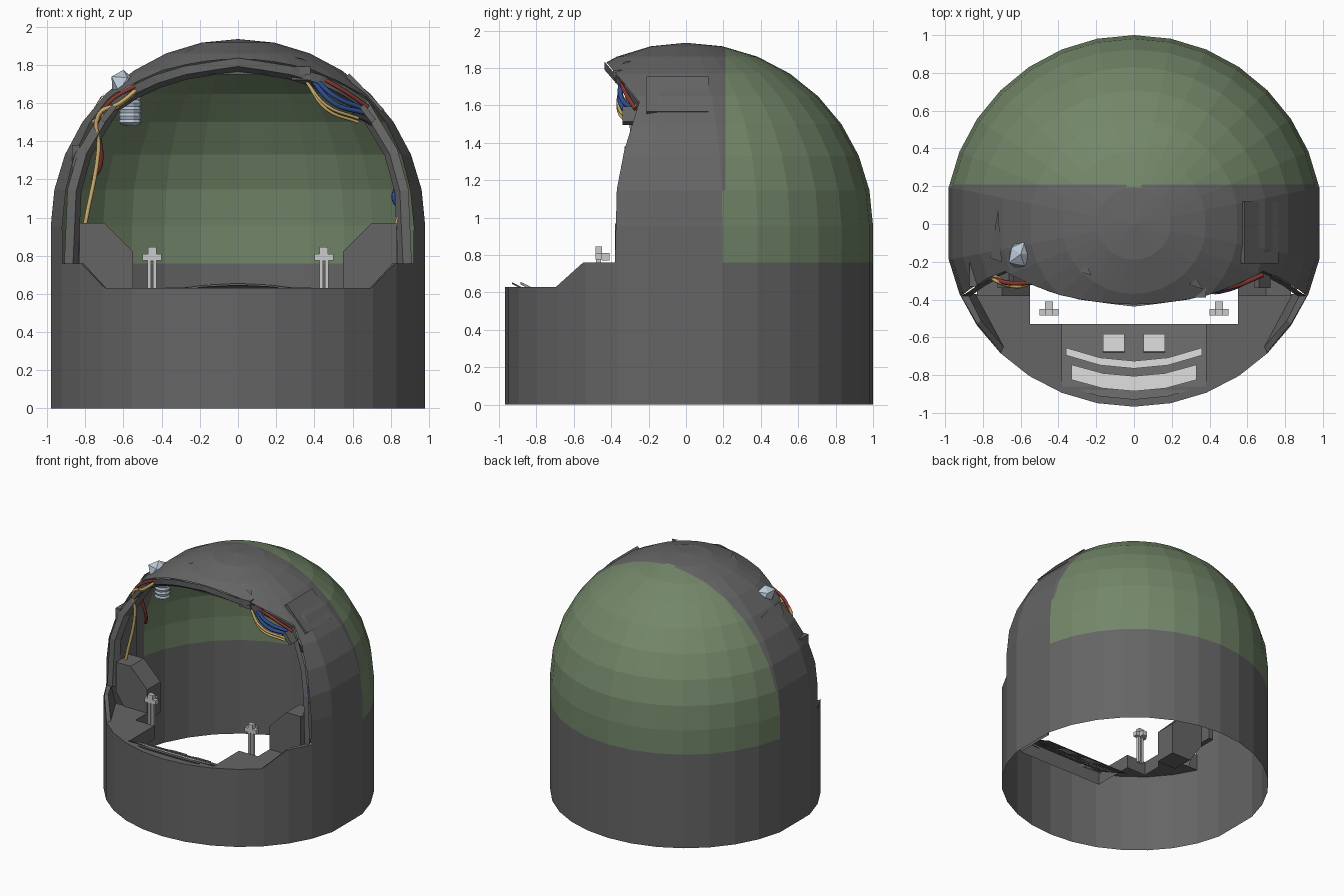
import bpy, bmesh, math
from mathutils import Vector, Matrix

if "Cube" in bpy.data.objects:
    bpy.data.objects.remove(bpy.data.objects["Cube"])

N, ZC, ZS, YF = 32, 0.955, 0.98, 0.967


def mat(name, r, g, b):
    m = bpy.data.materials.new(name)
    m.diffuse_color = (r, g, b, 1)
    m.use_nodes = True
    m.node_tree.nodes["Principled BSDF"].inputs["Base Color"].default_value = m.diffuse_color
    return m


DARK = mat("dark_grey", .13, .13, .13)
GREEN = mat("green", .17, .24, .14)
LIGHT = mat("light_grey", .55, .55, .55)
PALE = mat("pale_blue", .5, .58, .68)
RED = mat("red", .25, .04, .03)
BLUE = mat("blue", .03, .08, .3)
YELLOW = mat("yellow", .6, .42, .15)
BLACK = mat("black", .03, .03, .03)


def finish(bm, name, *mats):
    bmesh.ops.recalc_face_normals(bm, faces=bm.faces)
    me = bpy.data.meshes.new(name)
    bm.to_mesh(me)
    bm.free()
    ob = bpy.data.objects.new(name, me)
    bpy.context.collection.objects.link(ob)
    for m in mats:
        me.materials.append(m)
    return ob


def box(name, lo, hi, m, rot=None):
    lo, hi = Vector(lo), Vector(hi)
    bm = bmesh.new()
    bmesh.ops.create_cube(bm, size=1)
    bm.transform(Matrix.Translation((lo + hi) / 2) @ (rot or Matrix()) @ Matrix.Diagonal((*(hi - lo), 1)))
    return finish(bm, name, m)


def prism(name, pts, offset, m):
    bm = bmesh.new()
    f = bm.faces.new([bm.verts.new(p) for p in pts])
    r = bmesh.ops.extrude_face_region(bm, geom=[f])
    for v in r["geom"]:
        if isinstance(v, bmesh.types.BMVert):
            v.co += Vector(offset)
    return finish(bm, name, m)


def loft(bm, rows, closed=False):
    vs = [[bm.verts.new(p) for p in row] for row in rows]
    n = len(rows[0])
    for a, b in zip(vs, vs[1:]):
        for i in range(n if closed else n - 1):
            j = (i + 1) % n
            bm.faces.new((a[i], a[j], b[j], b[i]))


def cable(name, pts, m, r=.012):
    cu = bpy.data.curves.new(name, "CURVE")
    cu.dimensions = "3D"
    cu.bevel_depth, cu.bevel_resolution, cu.resolution_u = r, 1, 5
    cu.use_fill_caps = True
    s = cu.splines.new("BEZIER")
    s.bezier_points.add(len(pts) - 1)
    for bp, p in zip(s.bezier_points, pts):
        bp.co = p
        bp.handle_left_type = bp.handle_right_type = "AUTO"
    cu.materials.append(m)
    bpy.context.collection.objects.link(bpy.data.objects.new(name, cu))


# Domed shell: low-poly revolved profile, slightly flatter at the front
bm = bmesh.new()
prof = [(1, 0)] + [(math.cos(k * math.pi / 16), ZC + ZS * math.sin(k * math.pi / 16)) for k in range(9)]
rows = []
for r, z in prof:
    row = []
    for i in range(N):
        a = 2 * math.pi * i / N
        k = .981 if i in (0, N // 2) else 1
        row.append((r * k * math.cos(a), r * math.sin(a) * (YF if i > N // 2 else 1), z))
    rows.append(row)
loft(bm, rows, True)
bmesh.ops.remove_doubles(bm, verts=bm.verts, dist=1e-4)


def cut(test, co, no):
    fs = [f for f in bm.faces if test(f.calc_center_median())]
    geom = set(fs)
    for f in fs:
        geom.update(f.edges)
        geom.update(f.verts)
    bmesh.ops.bisect_plane(bm, geom=list(geom), dist=1e-5, plane_co=co, plane_no=no)


# Front opening cut along its side profile (y, z), band by band
EDGE = [(-.695, .63), (-.55, .76), (-.38, .76), (-.37, 1.15), (-.33, 1.36), (-.25, 1.62), (-.45, 1.86)]
for y, z in EDGE:
    cut(lambda c: c.y < .05, (0, 0, z), (0, 0, 1))
for (y0, z0), (y1, z1) in zip(EDGE, EDGE[1:]):
    if z1 - z0 < .01:
        continue
    cut(lambda c: c.y < .05 and z0 < c.z < z1, (0, y0, z0), (0, z1 - z0, y0 - y1))
    dead = []
    for f in bm.faces:
        c = f.calc_center_median()
        if z0 < c.z < z1 and c.y < y0 + (y1 - y0) * (c.z - z0) / (z1 - z0):
            dead.append(f)
    bmesh.ops.delete(bm, geom=dead, context="FACES")
# Green rear panel
cut(lambda c: c.y > -.05 and c.z > .4, (0, .21, 0), (0, 1, 0))
cut(lambda c: c.y > .2, (0, 0, .76), (0, 0, 1))
for f in bm.faces:
    c = f.calc_center_median()
    f.material_index = int(c.y > .2 and c.z > .76)
finish(bm, "dome_shell", DARK, GREEN)

# Rim lining the opening
yz = EDGE[2:6] + [(-.25 - .2 * t, 1.62 + .24 * t) for t in (.3, .55, .75, .87)]
half = [(math.sqrt(max(0, 1 - (y / YF) ** 2 - (max(0, z - ZC) / ZS) ** 2)), y, z) for y, z in yz]
path = half + [(0, -.437, 1.845)] + [(-x, y, z) for x, y, z in reversed(half)]


def inset(s, dy):
    return [(x * s, y + dy, ZC + (z - ZC) * (s if z > ZC else 1)) for x, y, z in path]


bm = bmesh.new()
loft(bm, [inset(.99, 0), inset(.94, 0), inset(.91, .04), inset(.94, .09)])
finish(bm, "opening_rim", DARK)
box("top_beam", (-.24, -.39, 1.75), (.38, -.33, 1.79), DARK)
box("beam_clip", (.28, -.38, 1.72), (.38, -.32, 1.78), DARK)
box("left_pillar", (-.87, -.33, .76), (-.83, -.12, 1.38), DARK)

# Sill surface following the front wall, with a skirt round its inner edge
arc = [(math.sin(k * math.pi / 16), -math.cos(k * math.pi / 16) * YF) for k in range(-6, 7)]
inner = [(.924, -.37), (.55, -.37), (.55, -.53), (.38, -.53), (.38, -.86),
         (-.38, -.86), (-.38, -.53), (-.55, -.53), (-.55, -.37), (-.924, -.37)]
bm = bmesh.new()
bm.faces.new([bm.verts.new((x, y, .63)) for x, y in arc + inner])
loft(bm, [[(x, y, z) for x, y in inner[1:-1]] for z in (.63, .52)])
bmesh.ops.remove_doubles(bm, verts=bm.verts, dist=1e-4)
finish(bm, "sill", DARK)


# Instrument panel sloping down towards the inside, with curved strips and keys
def slope(y):
    return .63 - .5 * (y + .86)


def strip(name, hw, yc, rise, w, h, m, lift=0):
    def row(y):
        return [(hw * t, y + rise * t * t, slope(y + rise * t * t) + lift) for t in (-1, -.5, 0, .5, 1)]
    bm = bmesh.new()
    loft(bm, [row(yc), [(x, y, z + h) for x, y, z in row(yc)],
              [(x, y, z + h) for x, y, z in row(yc + w)], row(yc + w)])
    finish(bm, name, m)


strip("panel", .38, -.86, 0, .33, .005, DARK)
strip("front_hump", .36, -.93, .07, .05, .01, DARK, -.02)
strip("front_strip", .33, -.885, .06, .08, .015, LIGHT)
strip("rear_strip", .36, -.765, .07, .04, .015, LIGHT)

for s, side in ((-1, "left"), (1, "right")):
    box(side + "_key", (s * .108 - .057, -.685, slope(-.632)), (s * .108 + .057, -.58, slope(-.632) + .015), LIGHT,
        Matrix.Rotation(-math.atan(.5), 4, "X"))
    # Narrow sloped side ledge
    bm = bmesh.new()
    for p in ((.922, -.37, .63), (.83, -.535, .63), (.705, -.68, .63), (.84, -.37, .63), (.69, -.65, .63),
              (.922, -.37, .76), (.83, -.53, .76), (.88, -.37, .76), (.81, -.51, .76)):
        bm.verts.new((s * p[0], p[1], p[2]))
    bmesh.ops.convex_hull(bm, input=bm.verts)
    finish(bm, side + "_ledge", DARK)
    # Chamfered cheek block
    prism(side + "_cheek", [(s * x, -.38, z) for x, z in
          ((.55, .57), (.55, .82), (.70, .97), (.83, .97), (.83, .73), (.72, .57))], (0, .17, 0), DARK)
    # Lever pair with cross cap
    x = s * .45
    for d in (-.014, .014):
        box(side + "_lever_rod", (x + d - .009, -.48, .56), (x + d + .009, -.455, .78), LIGHT)
    box(side + "_lever_cap", (x - .05, -.485, .775), (x + .05, -.45, .81), LIGHT)
    box(side + "_lever_knob", (x - .022, -.485, .81), (x + .022, -.45, .845), LIGHT)
    box(side + "_lever_tab", (x - .02, -.45, .77), (x + .02, -.41, .81), LIGHT)
    # Inner bracket near the corner
    box(side + "_bracket", (s * .68 - .05, -.34, 1.53), (s * .68 + .05, -.25, 1.56), DARK,
        Matrix.Rotation(s * .9, 4, "Y"))

# Hatch on the right shoulder
box("shoulder_hatch", (.535, -.21, 1.64), (.795, .12, 1.665), DARK, Matrix.Rotation(math.radians(46), 4, "Y"))

# Small torn flaps on the shell
for x, y, d in ((-.71, -.2, .28), (-.24, -.27, .05), (.34, -.34, .05)):
    bm = bmesh.new()
    pts = []
    for dx, dy, up in ((-.05, .02, 1.0), (.02, 0, 1.015), (-.01, d, 1.0)):
        px, py = x + dx, y + dy
        z = ZS * math.sqrt(max(0, 1 - px * px - py * py))
        pts.append(bm.verts.new((px * up, py * up, ZC + z * up)))
    bm.faces.new(pts)
    finish(bm, "torn_flap", DARK)

# Pale crumpled lamp and its ribbed sleeve
bm = bmesh.new()
bmesh.ops.create_icosphere(bm, subdivisions=1, radius=.075)
for i, v in enumerate(bm.verts):
    v.co *= .8 + .35 * ((i * 7) % 5) / 4
bm.transform(Matrix.Translation((-.6, -.16, 1.70)))
finish(bm, "broken_lamp", PALE)
bm = bmesh.new()
loft(bm, [[(-.565 + r * math.cos(a * math.pi / 5), -.16 + r * math.sin(a * math.pi / 5), 1.48 + .017 * k)
           for a in range(10)] for k, r in enumerate([.03] + [.06, .054] * 5)], True)
finish(bm, "lamp_sleeve", PALE)

# Loose cables
cable("yellow_left", [(-.52, -.30, 1.68), (-.62, -.33, 1.6), (-.73, -.3, 1.54), (-.73, -.28, 1.36), (-.80, -.3, .97)], YELLOW)
cable("yellow_left_loop", [(-.52, -.28, 1.67), (-.65, -.32, 1.57), (-.76, -.26, 1.5)], YELLOW)
cable("red_left", [(-.52, -.31, 1.70), (-.68, -.31, 1.6), (-.77, -.26, 1.43)], RED)
cable("red_left_tail", [(-.73, -.2, 1.45), (-.72, -.15, 1.28), (-.76, -.1, 1.2)], RED)
cable("red_right", [(.40, -.35, 1.75), (.53, -.33, 1.68), (.68, -.27, 1.58)], RED)
for i in range(2):
    cable("blue_right", [(.38 + .02 * i, -.35, 1.73), (.5, -.345, 1.6 + .04 * i), (.66, -.27, 1.55 + .02 * i)], BLUE, .014)
    cable("yellow_right", [(.36, -.35, 1.71), (.46, -.36, 1.57 + .02 * i), (.63, -.29, 1.50 + .02 * i)], YELLOW, .009)
cable("black_right", [(.6, -.28, 1.54), (.68, -.27, 1.51), (.76, -.24, 1.43)], BLACK, .016)
cable("yellow_right_low", [(.84, -.33, 1.22), (.855, -.34, 1.08), (.82, -.33, .92)], YELLOW)
cable("blue_right_low", [(.86, -.28, 1.2), (.82, -.29, 1.1), (.88, -.27, 1.03)], BLUE, .016)
